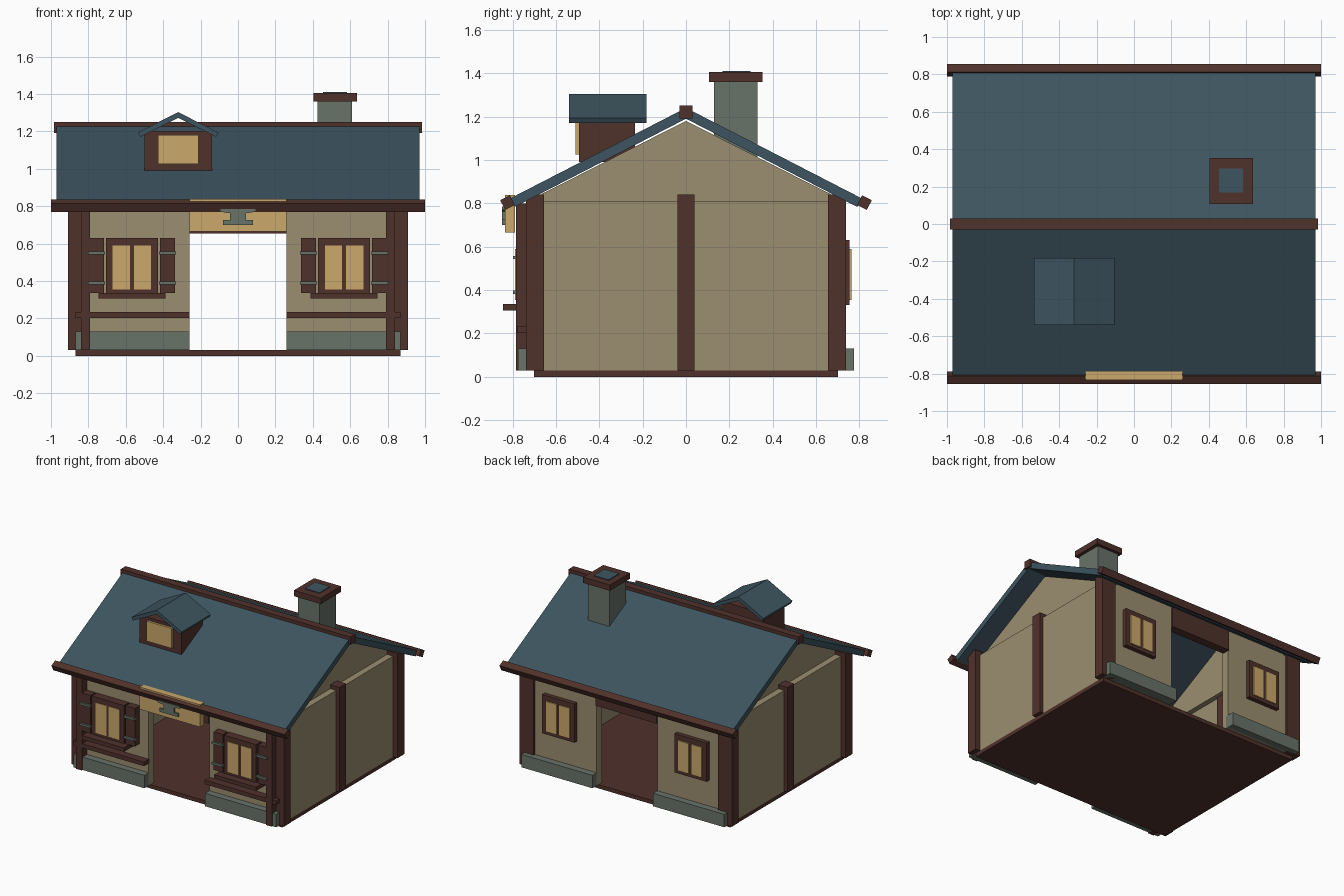
import bpy, bmesh, math

if "Cube" in bpy.data.objects:
    bpy.data.objects.remove(bpy.data.objects["Cube"])


def colour(name, r, g, b):
    lin = lambda c: ((c / 255 + 0.055) / 1.055) ** 2.4 if c > 10 else c / 255 / 12.92
    m = bpy.data.materials.new(name)
    m.diffuse_color = (lin(r), lin(g), lin(b), 1)
    m.use_nodes = True
    m.node_tree.nodes["Principled BSDF"].inputs["Base Color"].default_value = m.diffuse_color
    return m


BROWN = colour("dark_timber", 80, 50, 43)
CREAM = colour("plaster", 155, 142, 112)
TAN = colour("warm_tan", 203, 168, 107)
GREY = colour("grey_stone", 105, 115, 105)
BLUE = colour("blue_slate", 61, 84, 95)


def finish(name, bm, mat):
    bmesh.ops.recalc_face_normals(bm, faces=bm.faces)
    me = bpy.data.meshes.new(name)
    bm.to_mesh(me)
    bm.free()
    me.materials.append(mat)
    ob = bpy.data.objects.new(name, me)
    bpy.context.collection.objects.link(ob)
    return ob


def box(name, mat, x, y, z):
    """Box from (min, max) ranges, in either order."""
    bm = bmesh.new()
    bmesh.ops.create_cube(bm, size=1)
    for v in bm.verts:
        for i, r in enumerate((x, y, z)):
            v.co[i] = max(r) if v.co[i] > 0 else min(r)
    return finish(name, bm, mat)


def prism(name, mat, pts, a, b, axis):
    """Extrude a 2D outline (u, z) from a to b along axis x or y."""
    bm = bmesh.new()
    place = (lambda t, u, z: (t, u, z)) if axis == "x" else (lambda t, u, z: (u, t, z))
    f = bm.faces.new([bm.verts.new(place(a, u, z)) for u, z in pts])
    ext = bmesh.ops.extrude_face_region(bm, geom=[f])["geom"]
    move = place(b - a, 0, 0)
    bmesh.ops.translate(bm, vec=move, verts=[g for g in ext if isinstance(g, bmesh.types.BMVert)])
    return finish(name, bm, mat)


# Floor
box("floor", BROWN, (-.87, .87), (-.70, .70), (0, .03))

for s in (-1, 1):
    # Side wall, gable and middle post
    box("side_wall", CREAM, (s * .81, s * .87), (-.70, .70), (.03, .81))
    prism("gable", CREAM, [(-.73, .81), (.73, .81), (0, 1.18)], s * .77, s * .82, "x")
    box("middle_post", BROWN, (s * .80, s * .90), (-.04, .04), (.03, .84))

    for f in (-1, 1):
        # Corner posts, front and back walls either side of the doorways
        box("corner_post", BROWN, (s * .79, s * .91), (f * .655, f * .737), (.03, .84))
        box("wall_panel", CREAM, (s * .26, s * .83), (f * .66, f * .722), (.03, .82))
        box("stone_base", GREY, (s * .26, s * .87), (f * .70, f * .775), (.03, .13))

        # Window frame with two panes
        cx = s * .567
        front = f * (.785 if f < 0 else .755)
        pane = f * (.789 if f < 0 else .764)
        box("window_frame", BROWN, (cx - .138, cx + .138), (f * .71, front), (.33, .63))
        for k in (-1, 1):
            box("window_pane", TAN, (cx + k * .01, cx + k * .103), (front, pane), (.355, .59))

    # Front details: stud, rail, sill, shutters and hinges
    box("front_stud", BROWN, (s * .79, s * .84), (-.73, -.785), (.03, .80))
    box("front_rail", BROWN, (s * .26, s * .87), (-.71, -.78), (.203, .235))
    box("window_sill", BROWN, (cx - .18, cx + .18), (-.71, -.845), (.305, .335))
    for k in (-1, 1):
        sx = cx + k * .19
        box("shutter", BROWN, (sx - .04, sx + .04), (-.71, -.782), (.335, .63))
        for z in (.39, .55):
            box("shutter_hinge", GREY, (sx - .045, sx + .045), (-.77, -.797), (z - .008, z + .008))

# Door lintels
for f in (-1, 1):
    box("door_lintel", BROWN, (-.26, .26), (f * .67, f * .735), (.655, .82))

# Main roof
prism("main_roof", BLUE, [(0, 1.24), (.81, .823), (.79, .783), (0, 1.19), (-.79, .783), (-.81, .823)],
      -.97, .97, "x")
box("ridge_beam", BROWN, (-.985, .985), (-.03, .03), (1.19, 1.25))
for f in (-1, 1):
    # Eave beam: square section tilted with the roof
    pts = [(f * .823 + .0354 * math.cos(a), .803 + .0354 * math.sin(a))
           for a in (math.radians(45 - f * 27 + 90 * i) for i in range(4))]
    prism("eave_beam", BROWN, pts, -1, 1, "x")

# Hanging sign with anvil shape
box("sign_board", TAN, (-.26, .26), (-.834, -.788), (.665, .838))
anvil = [(-.08, .70), (.08, .70), (.08, .725), (.043, .725), (.043, .762), (.095, .77), (.095, .785),
         (-.095, .785), (-.095, .77), (-.043, .762), (-.043, .725), (-.08, .725)]
prism("sign_emblem", GREY, anvil, -.83, -.848, "y")

# Chimney
box("chimney_stack", GREY, (.425, .61), (.13, .33), (.98, 1.37))
box("chimney_cap", BROWN, (.405, .635), (.107, .353), (1.36, 1.405))
box("chimney_opening", BLUE, (.455, .582), (.168, .297), (1.40, 1.411))

# Dormer
DX = -.32
box("dormer_body", BROWN, (DX - .18, DX + .18), (-.493, -.235), (.99, 1.202))
box("dormer_window", TAN, (DX - .108, DX + .108), (-.48, -.51), (1.025, 1.18))
prism("dormer_roof", BLUE, [(DX, 1.303), (DX + .215, 1.193), (DX + .203, 1.17), (DX, 1.272),
                            (DX - .203, 1.17), (DX - .215, 1.193)], -.54, -.183, "y")
